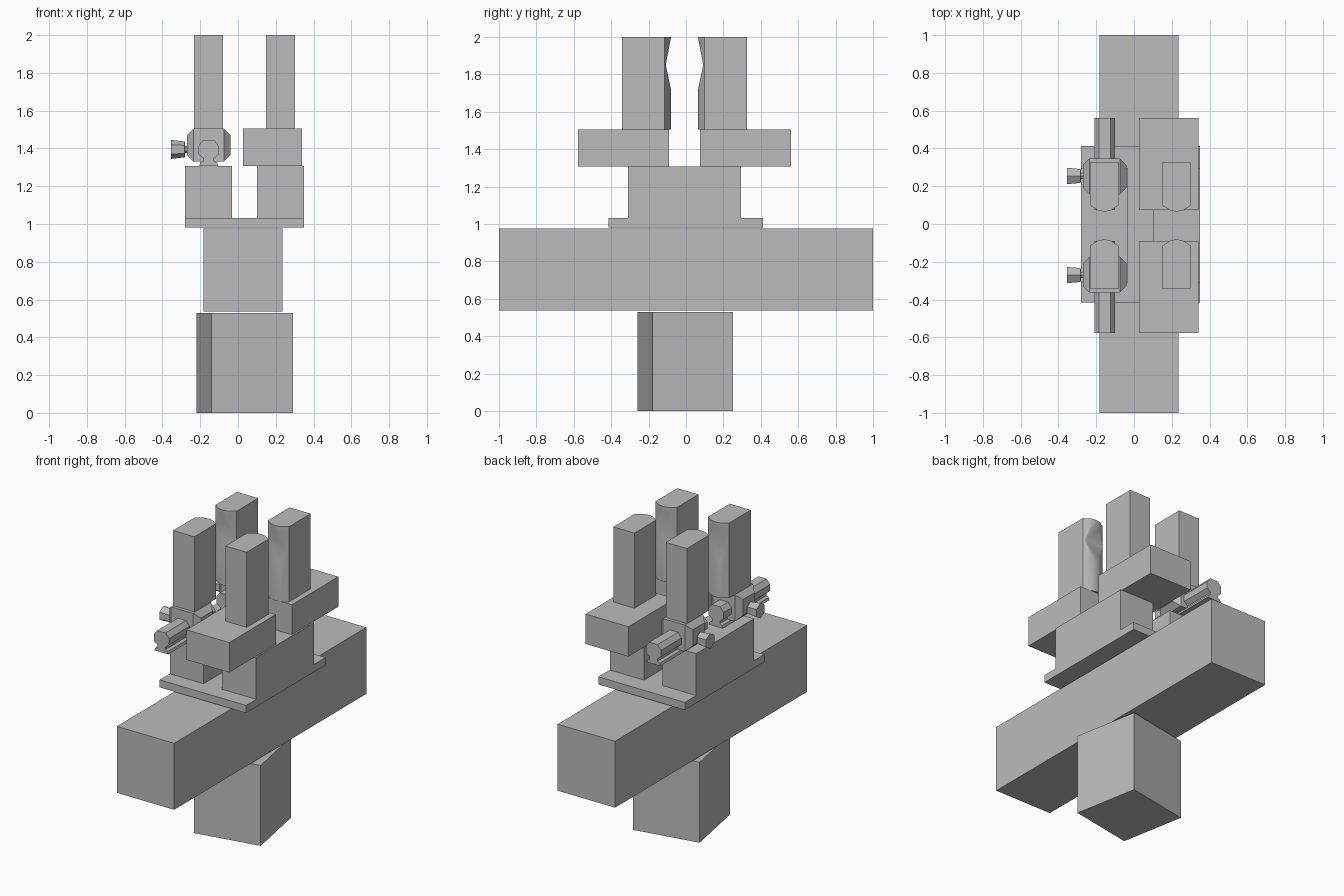
import bpy, bmesh
from math import sin, cos, tau, radians
from mathutils import Vector

if "Cube" in bpy.data.objects:
    bpy.data.objects.remove(bpy.data.objects["Cube"])

MID_Y = -0.008  # plane between the front and back jaws

grey = bpy.data.materials.new("plain_grey")
grey.use_nodes = True
grey.diffuse_color = (0.5, 0.5, 0.5, 1)
grey.node_tree.nodes["Principled BSDF"].inputs["Base Color"].default_value = (0.5, 0.5, 0.5, 1)


def loft(name, rings):
    """Closed solid through a list of rings with equal point counts."""
    bm = bmesh.new()
    loops = [[bm.verts.new(p) for p in ring] for ring in rings]
    n = len(loops[0])
    for a, b in zip(loops, loops[1:]):
        for i in range(n):
            j = (i + 1) % n
            bm.faces.new((a[i], a[j], b[j], b[i]))
    bm.faces.new(loops[0])
    bm.faces.new(loops[-1])
    bmesh.ops.recalc_face_normals(bm, faces=bm.faces)
    mesh = bpy.data.meshes.new(name)
    bm.to_mesh(mesh)
    bm.free()
    obj = bpy.data.objects.new(name, mesh)
    bpy.context.collection.objects.link(obj)
    mesh.materials.append(grey)
    return obj


def box(name, x, y, z):
    return loft(name, [[(x[0], y[0], h), (x[1], y[0], h), (x[1], y[1], h), (x[0], y[1], h)] for h in z])


def rect_yz(x, y, z, inset):
    y0, y1 = y[0] + inset, y[1] - inset
    z0, z1 = z[0] + inset, z[1] - inset
    return [(x, y0, z0), (x, y1, z0), (x, y1, z1), (x, y0, z1)]


def hexagon(x, y, z, r):
    return [(x, y + r * sin(tau * i / 6), z + r * cos(tau * i / 6)) for i in range(6)]


def select_only(obj):
    bpy.ops.object.select_all(action="DESELECT")
    obj.select_set(True)
    bpy.context.view_layer.objects.active = obj


# Turned pedestal under the beam
pedestal = box("pedestal", (-0.219, 0.219), (-0.219, 0.219), (0, 0.53))
pedestal.location = (0.035, -0.003, 0)
pedestal.rotation_euler.z = radians(10.5)

# Beam, base plate and the two long support blocks
box("beam", (-0.183, 0.235), (-1, 1), (0.537, 0.975))
box("base_plate", (-0.28, 0.35), (-0.415, 0.412), (0.982, 1.032))
support_y = (MID_Y - 0.302, MID_Y + 0.302)
box("right_support", (-0.28, -0.033), support_y, (1.032, 1.308))
box("left_support", (0.1, 0.35), support_y, (1.032, 1.308))

# Half outline of the rail: foot, neck and rounded head
RAIL = [(0.05, 1.308), (0.045, 1.325), (0.028, 1.333), (0.028, 1.348),
        (0.055, 1.37), (0.055, 1.413), (0.03, 1.444)]
RAIL_X = -0.155


def jaw(name, x, s):
    """Upright finger with a rounded tip and a V notch near its top."""
    half = [(0.077, 0.333), (0.077, 0.108), (0.033, 0.079), (0, 0.073)]
    outline = half + [(-a, d) for a, d in half[-2::-1]]
    obj = loft(name, [[(x + a, MID_Y + s * d, z) for a, d in outline] for z in (1.505, 2)])
    notch = [(0.0725, 1.72), (0.1, 1.85), (0.0725, 1.995), (0.03, 1.995), (0.03, 1.72)]
    cutter = loft("notch_cutter", [[(x + a, MID_Y + s * d, z) for d, z in notch] for a in (-0.15, 0.15)])
    cutter.hide_render = True
    select_only(obj)
    cut = obj.modifiers.new("notch", "BOOLEAN")
    cut.operation = "DIFFERENCE"
    cut.solver = "EXACT"
    cut.object = cutter
    bpy.ops.object.modifier_apply(modifier=cut.name)
    bpy.data.objects.remove(cutter)
    bpy.ops.object.shade_smooth_by_angle(angle=radians(25))


for side, s in (("front", -1), ("back", 1)):
    def span(a, b):
        return tuple(sorted((MID_Y + s * a, MID_Y + s * b)))

    # Fixed arm on one side
    box(side + "_arm", (0.027, 0.34), span(0.083, 0.568), (1.308, 1.505))
    jaw(side + "_left_jaw", 0.225, s)

    # Rail with a sliding carriage on the other side
    profile = RAIL + [(-a, z) for a, z in reversed(RAIL)]
    loft(side + "_rail", [[(RAIL_X + a, y, z) for a, z in profile] for y in span(0.083, 0.568)])
    cy, cz = span(0.165, 0.355), (1.33, 1.505)
    loft(side + "_carriage", [rect_yz(x, cy, cz, inset) for x, inset in
                              ((-0.27, 0.035), (-0.235, 0), (-0.075, 0), (-0.04, 0.035))])
    jaw(side + "_right_jaw", -0.157, s)

    # Clamping knob with a short stem
    ky = MID_Y + s * 0.262
    loft(side + "_knob", [hexagon(x, ky, 1.395, r) for x, r in
                          ((-0.354, 0.05), (-0.282, 0.042), (-0.28, 0.018), (-0.262, 0.018))])
